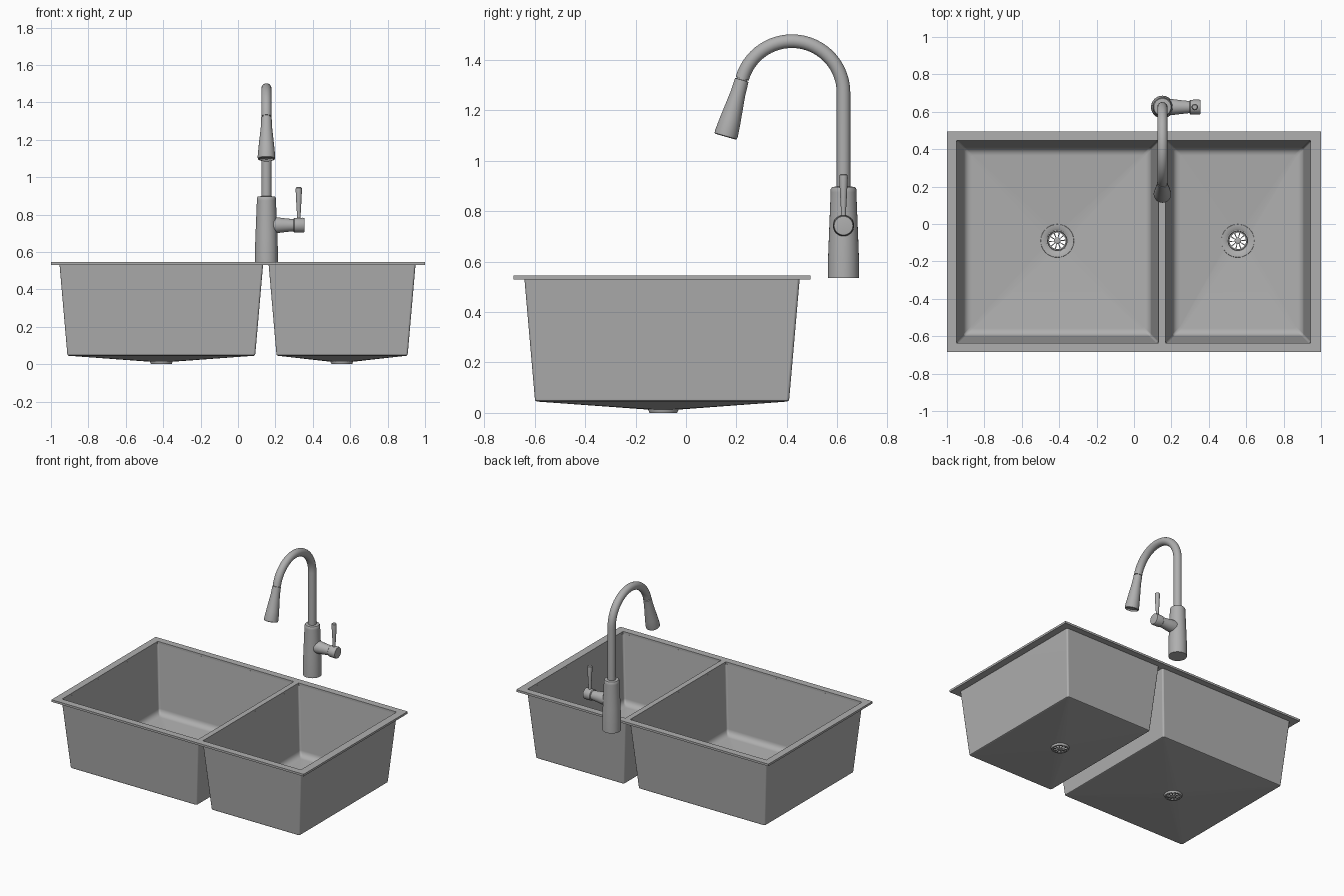
import bpy, bmesh, math
from mathutils import Vector

cube = bpy.data.objects.get("Cube")
if cube:
    bpy.data.objects.remove(cube, do_unlink=True)

steel = bpy.data.materials.new("brushed steel")
steel.use_nodes = True
colour = (0.43, 0.43, 0.43, 1)
steel.diffuse_color = colour
steel.node_tree.nodes["Principled BSDF"].inputs["Base Color"].default_value = colour


def finish(name, bm, weighted=False):
    """Turn a bmesh into a shaded object."""
    bmesh.ops.recalc_face_normals(bm, faces=bm.faces)
    mesh = bpy.data.meshes.new(name)
    bm.to_mesh(mesh)
    bm.free()
    mesh.materials.append(steel)
    obj = bpy.data.objects.new(name, mesh)
    bpy.context.collection.objects.link(obj)
    bpy.ops.object.select_all(action='DESELECT')
    obj.select_set(True)
    bpy.context.view_layer.objects.active = obj
    bpy.ops.object.shade_smooth_by_angle(angle=math.radians(35))
    if weighted:
        mod = obj.modifiers.new("Weighted normals", 'WEIGHTED_NORMAL')
        mod.keep_sharp = True
    return obj


def loft(name, rings, closed=False, weighted=False):
    """Skin a list of point rings; cap the ends unless closed."""
    bm = bmesh.new()
    loops = [[bm.verts.new(p) for p in ring] for ring in rings]
    pairs = list(zip(loops, loops[1:]))
    if closed:
        pairs.append((loops[-1], loops[0]))
    else:
        bm.faces.new(loops[0])
        bm.faces.new(loops[-1])
    for a, b in pairs:
        for i in range(len(a)):
            j = (i + 1) % len(a)
            bm.faces.new((a[i], a[j], b[j], b[i]))
    return finish(name, bm, weighted)


def circle(centre, axis, radius, n=32):
    turn = Vector((0, 0, 1)).rotation_difference(Vector(axis))
    return [Vector(centre) + turn @ Vector((radius * math.cos(math.tau * i / n),
                                            radius * math.sin(math.tau * i / n), 0))
            for i in range(n)]


def lathe(name, profile, origin, axis=(0, 0, 1), closed=False):
    """Spin (radius, distance) pairs about an axis."""
    origin, axis = Vector(origin), Vector(axis).normalized()
    return loft(name, [circle(origin + axis * d, axis, r) for r, d in profile], closed)


def section(x0, x1, y0, y1, radius, z, k=8):
    """Rounded rectangle, or a circle when the radius fills it."""
    pts = []
    corners = ((x1, y1, -1, -1), (x0, y1, 1, -1), (x0, y0, 1, 1), (x1, y0, -1, 1))
    for q, (x, y, sx, sy) in enumerate(corners):
        for i in range(k):
            a = math.pi / 2 * (q + (i + 0.5) / k)
            pts.append((x + sx * radius + radius * math.cos(a),
                        y + sy * radius + radius * math.sin(a), z))
    return pts


RIM_LOW, RIM_TOP = 0.53, 0.545
FRONT, BACK = -0.637, 0.447
DRAIN_Y = -0.09
bowls = (("left_side_view", -0.95, 0.13, -0.41), ("right_side_view", 0.168, 0.945, 0.555))

# Rim plate with two openings
xs = (-1, -0.95, 0.13, 0.168, 0.945, 1)
ys = (-0.685, FRONT, BACK, 0.495)
bm = bmesh.new()
grid = [[bm.verts.new((x, y, RIM_LOW)) for x in xs] for y in ys]
for j in range(3):
    for i in range(5):
        if not (j == 1 and i in (1, 3)):
            bm.faces.new((grid[j][i], grid[j][i + 1], grid[j + 1][i + 1], grid[j + 1][i]))
bmesh.ops.delete(bm, geom=[v for v in bm.verts if not v.link_faces], context='VERTS')
base = bm.faces[:]
top = bmesh.ops.extrude_face_region(bm, geom=base, use_keep_orig=True)
for v in top["geom"]:
    if isinstance(v, bmesh.types.BMVert):
        v.co.z = RIM_TOP
finish("rim", bm)


def drain_ring(x, r, z):
    return section(x - r, x + r, DRAIN_Y - r, DRAIN_Y + r, r, z)


for label, x0, x1, dx in bowls:
    side = "large" if dx < 0 else "small"

    def ring(inset, z, r=0.012):
        return section(x0 + inset, x1 - inset, FRONT + inset, BACK - inset, r, z)

    # Thin bowl: outside down to the drain, then back up inside
    rings = [ring(-0.004, RIM_LOW), ring(0.037, 0.058), ring(0.039, 0.049), ring(0.045, 0.045),
             drain_ring(dx, 0.059, 0.013), drain_ring(dx, 0.052, 0.02)]
    for step in range(4, -1, -1):
        a = math.radians(22.5 * step)
        rings.append(ring(0.038 + 0.042 * (1 - math.cos(a)), 0.09 - 0.04 * math.sin(a)))
    rings.append(ring(0, RIM_LOW))
    loft(side + "_bowl", rings, closed=True, weighted=True)

    # Drain flange and cup
    lathe(side + "_drain_cup",
          [(0.09, 0.021), (0.088, 0.025), (0.062, 0.0235), (0.055, 0.018), (0.05, 0.004),
           (0.05, 0), (0.055, 0), (0.06, 0.012), (0.06, 0.019)],
          (dx, DRAIN_Y, 0), closed=True)

    # Slotted strainer
    bm = bmesh.new()
    radii, n = (0.006, 0.017, 0.044, 0.052), 40
    polar = [[bm.verts.new(p) for p in circle((dx, DRAIN_Y, 0.002), (0, 0, 1), r, n)] for r in radii]
    bm.faces.new(polar[0])
    for k in range(3):
        for i in range(n):
            if k != 1 or i % 4 == 0:
                j = (i + 1) % n
                bm.faces.new((polar[k][i], polar[k + 1][i], polar[k + 1][j], polar[k][j]))
    strainer = finish(side + "_strainer", bm)
    thick = strainer.modifiers.new("Thickness", 'SOLIDIFY')
    thick.thickness, thick.offset = 0.004, 0

# Faucet body
FX, FY = 0.152, 0.625
lathe("faucet_body",
      [(0.061, 0.535), (0.061, 0.62), (0.058, 0.7), (0.051, 0.875), (0.051, 0.887),
       (0.046, 0.896), (0.03, 0.898)], (FX, FY, 0))

# Gooseneck pipe
R, CZ, PIPE, END = 0.205, 1.27, 0.027, 164
CY = FY - R
rings = [circle((FX, FY, 0.89), (0, 0, 1), PIPE)]
steps = 28
for s in range(steps + 1):
    a = math.radians(END * s / steps)
    rings.append(circle((FX, CY + R * math.cos(a), CZ + R * math.sin(a)),
                        (0, -math.sin(a), math.cos(a)), PIPE))
# Rings share one sideways direction so the tube does not twist
for s, pts in enumerate(rings):
    a = 0 if s == 0 else math.radians(END * (s - 1) / steps)
    c = Vector((FX, FY, 0.89)) if s == 0 else Vector((FX, CY + R * math.cos(a), CZ + R * math.sin(a)))
    out = Vector((0, math.cos(a), math.sin(a)))
    for i in range(len(pts)):
        t = math.tau * i / len(pts)
        pts[i] = c + PIPE * (math.cos(t) * Vector((1, 0, 0)) + math.sin(t) * out)
loft("gooseneck_pipe", rings)

# Pull-down spray head
a = math.radians(END)
tip = (FX, CY + R * math.cos(a), CZ + R * math.sin(a))
lathe("spray_head",
      [(0.022, -0.004), (0.022, 0.005), (0.028, 0.006), (0.03, 0.06), (0.042, 0.17),
       (0.047, 0.225), (0.046, 0.237), (0.042, 0.24), (0.038, 0.24), (0.036, 0.23)],
      tip, (0, -math.sin(a), math.cos(a)))

# Handle stub, knob and lever
HZ = 0.743
lathe("handle_stub", [(0.042, 0), (0.042, 0.06), (0.038, 0.09), (0.032, 0.146)],
      (FX, FY, HZ), (1, 0, 0))
lathe("handle_knob",
      [(0.034, 0.145), (0.039, 0.149), (0.04, 0.196), (0.037, 0.203), (0.03, 0.204)],
      (FX, FY, HZ), (1, 0, 0))
lathe("handle_lever",
      [(0.01, 0.02), (0.01, 0.06), (0.013, 0.11), (0.017, 0.19), (0.016, 0.2), (0.012, 0.204)],
      (0.325, FY, HZ))
